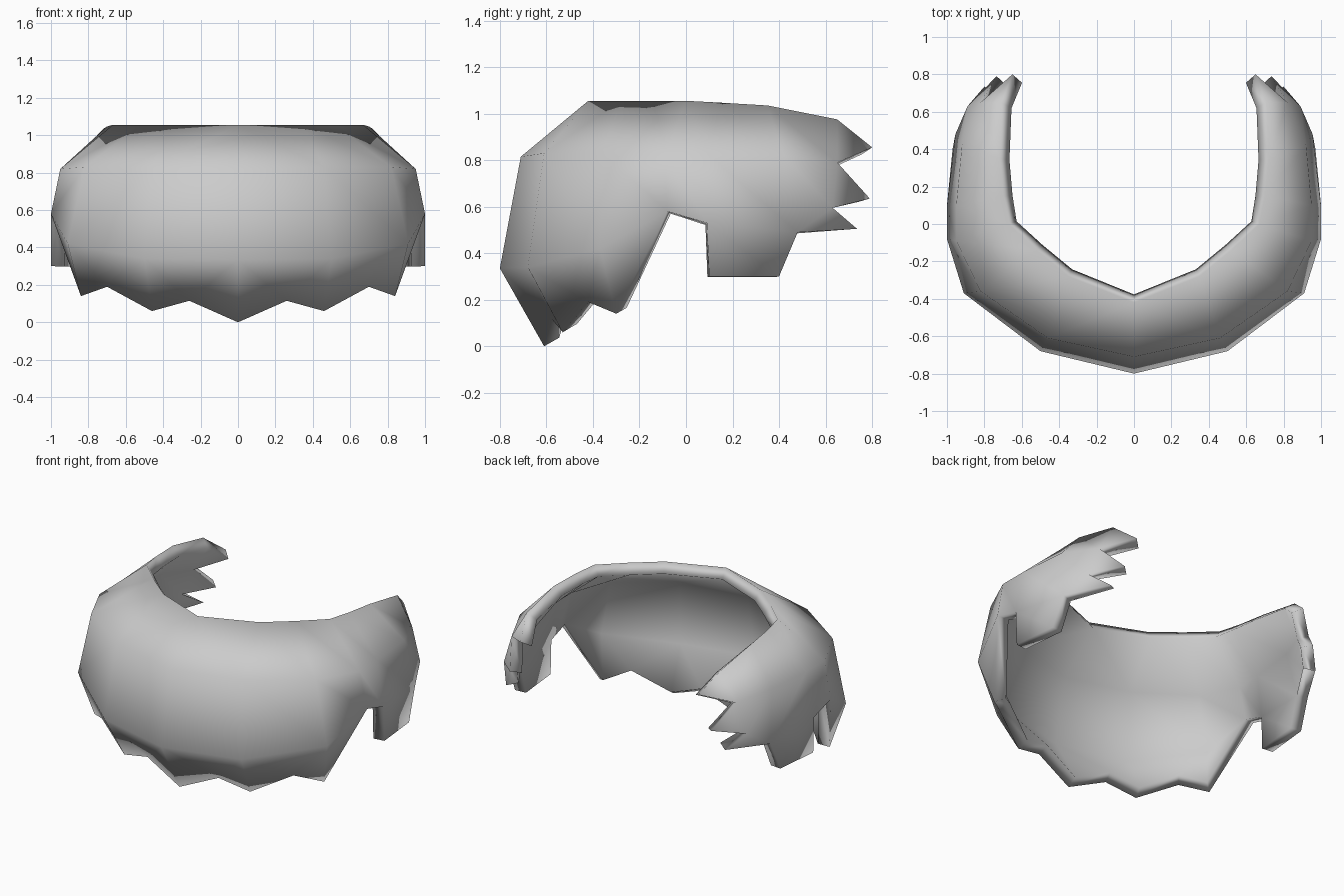
import bpy, bmesh

if "Cube" in bpy.data.objects:
    bpy.data.objects.remove(bpy.data.objects["Cube"])

# Columns running round the right half, each from the top rim down to the hem
cols = [
    [(0, -.42, 1.055), (0, -.71, .815), (0, -.80, .335), (0, -.61, 0)],
    [(.35, -.28, 1.055), (.46, -.61, .83), (.50, -.68, .34), (.46, -.53, .06)],
    [(.52, -.14, 1.055), (.82, -.36, .83), (.91, -.37, .42), (.84, -.30, .14)],
    [(.67, 0, 1.055), (.95, -.09, .82), (1, -.08, .58)],
    [(.70, .15, 1.047), (.95, .10, .82), (1, .09, .53), (1, .10, .30)],
    [(.72, .35, 1.035), (.92, .42, .82), (.955, .48, .49), (.97, .40, .30)],
    [(.71, .65, .975), (.82, .65, .79), (.89, .63, .595)],
]
bm = bmesh.new()
V = [[bm.verts.new(p) for p in c] for c in cols]
face = lambda *v: bm.faces.new(v)

# Main shell bands
for a, b in zip(V, V[1:]):
    for r in range(2):
        face(a[r], a[r + 1], b[r + 1], b[r])

# Jagged front fringe
for i, p in enumerate([(.26, -.575, .115), (.70, -.42, .19)]):
    a, b, v = V[i], V[i + 1], bm.verts.new(p)
    face(a[2], a[3], v)
    face(a[2], v, b[2])
    face(b[2], v, b[3])
face(V[2][2], V[2][3], V[3][2])

# Side tab
face(V[4][2], V[4][3], V[5][3], V[5][2])

# Three pointed tips at the back
e = V[6]
for top, low, p in [(e[0], e[1], (.65, .80, .855)),
                    (e[1], e[2], (.735, .79, .635)),
                    (e[2], V[5][2], (.80, .735, .505))]:
    face(top, low, bm.verts.new(p))

me = bpy.data.meshes.new("hair_shell")
bm.to_mesh(me)
bm.free()
ob = bpy.data.objects.new("hair_shell", me)
bpy.context.collection.objects.link(ob)

# Mirror to the left side and give the shell thickness
ob.modifiers.new("mirror", 'MIRROR').use_clip = True
s = ob.modifiers.new("thickness", 'SOLIDIFY')
s.thickness = .075
s.offset = -1

bpy.context.view_layer.objects.active = ob
ob.select_set(True)
for m in ("mirror", "thickness"):
    bpy.ops.object.modifier_apply(modifier=m)
bpy.ops.object.shade_smooth()
